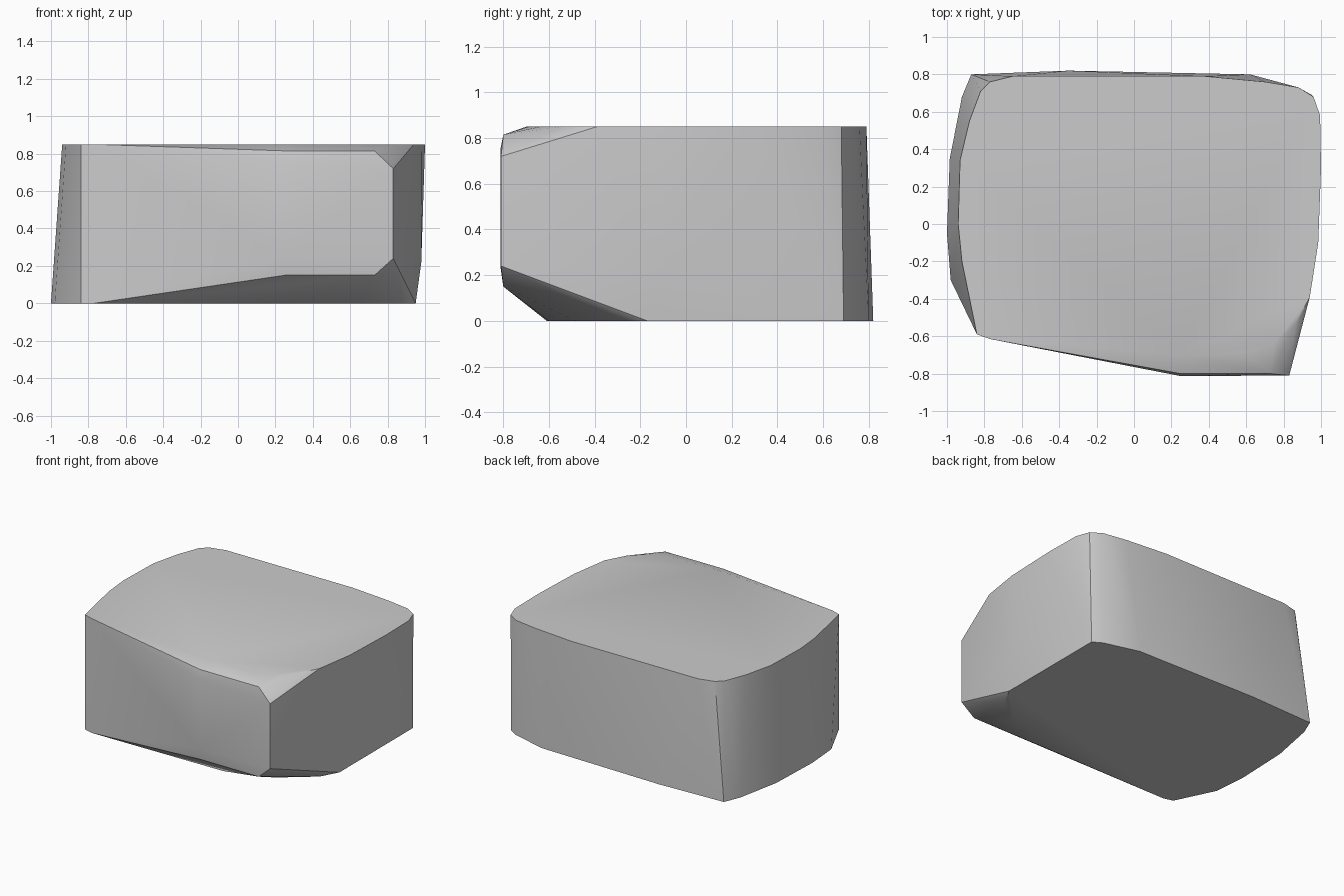
import bpy, bmesh, math

cube = bpy.data.objects.get("Cube")
if cube:
    bpy.data.objects.remove(cube)

# One plain grey stone colour
stone = bpy.data.materials.new("stone grey")
stone.use_nodes = True
grey = (0.6, 0.6, 0.6, 1)
stone.diffuse_color = grey
stone.node_tree.nodes["Principled BSDF"].inputs["Base Color"].default_value = grey

HEIGHT = 0.85

# Rounded outline of the flat top
top = [(-.84, -.59), (-.77, -.615), (.25, -.7), (.6, -.69), (.75, -.64),
       (.86, -.54), (.94, -.39), (.985, -.1), (1, .3), (.995, .58),
       (.96, .68), (.88, .73), (.7, .76), (.38, .79), (-.65, .79),
       (-.77, .76), (-.82, .71), (-.88, .55), (-.93, .34), (-.94, 0),
       (-.92, -.2)]
# Outline of the wider, flat underside
base = [(-.84, -.59), (-.77, -.61), (.3, -.6), (.65, -.48), (.88, -.3),
        (.95, -.17), (.95, .69), (.88, .73), (.62, .8), (-.35, .82),
        (-.87, .8), (-.92, .68), (-.985, .35), (-1, -.05), (-.98, -.3)]
# Chamfered front face
front = [(.25, -.8, .15), (.73, -.8, .15), (.83, -.81, .24),
         (.83, -.81, .72), (.73, -.8, .815), (.25, -.8, .815),
         (.25, -.813, .24), (.25, -.813, .75)]
# Slight bulge on the left side
side = [(.98, -.12, .22)]

# Wrap the outlines in one convex block
bm = bmesh.new()
points = [(x, y, HEIGHT) for x, y in top] + [(x, y, 0) for x, y in base]
for p in points + front + side:
    bm.verts.new(p)
result = bmesh.ops.convex_hull(bm, input=bm.verts)
spare = {g for key in ("geom_interior", "geom_unused") for g in result[key]
         if isinstance(g, bmesh.types.BMVert)}
bmesh.ops.delete(bm, geom=list(spare), context='VERTS')
bmesh.ops.dissolve_limit(bm, angle_limit=math.radians(.5),
                         verts=bm.verts, edges=bm.edges)
bmesh.ops.recalc_face_normals(bm, faces=bm.faces)
mesh = bpy.data.meshes.new("stone_block")
bm.to_mesh(mesh)
bm.free()
mesh.materials.append(stone)

block = bpy.data.objects.new("stone_block", mesh)
bpy.context.collection.objects.link(block)
bpy.context.view_layer.objects.active = block
block.select_set(True)
bpy.ops.object.shade_smooth_by_angle(angle=math.radians(30))
